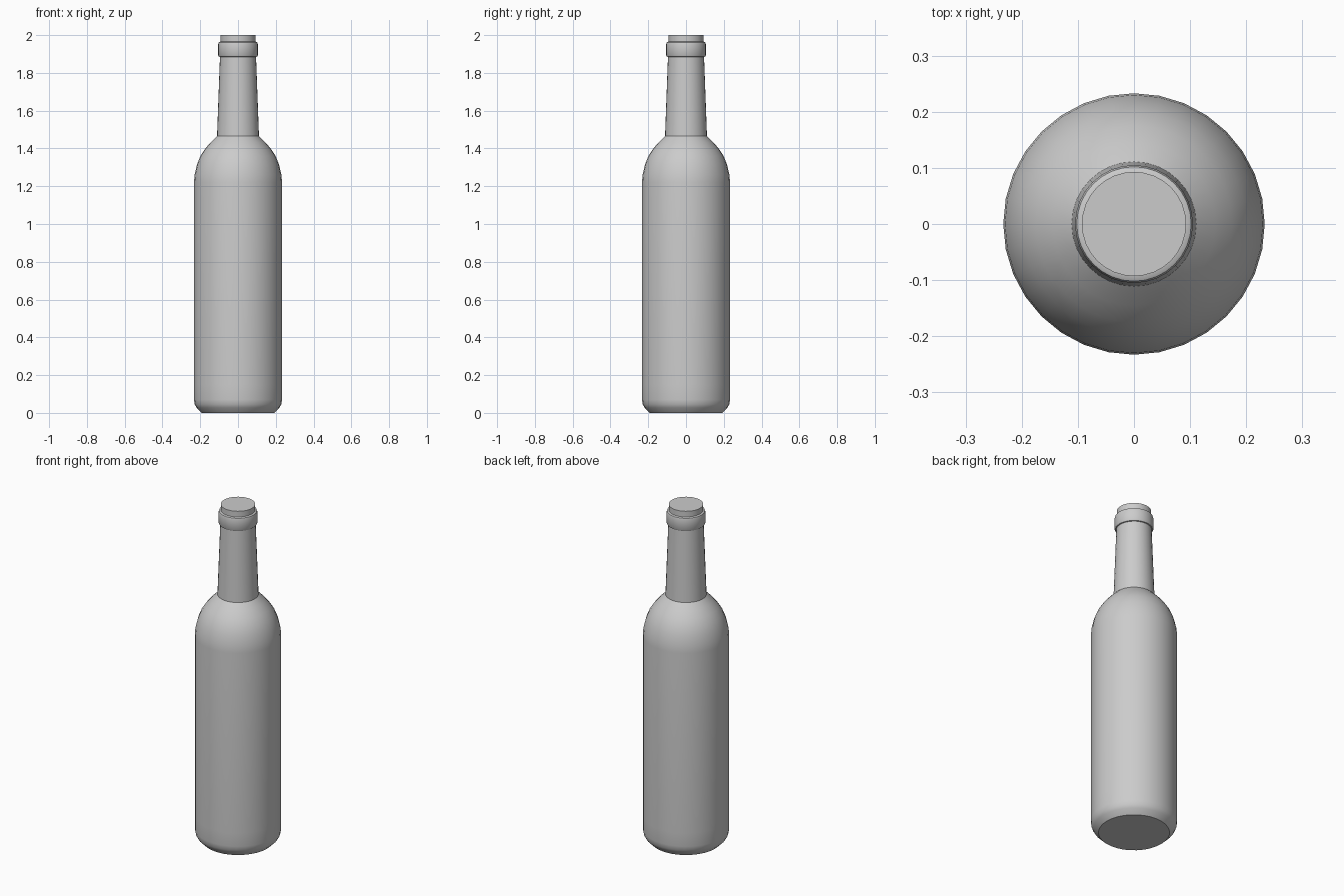
import bpy, bmesh, math

cube = bpy.data.objects.get("Cube")
if cube:
    bpy.data.objects.remove(cube, do_unlink=True)

SIDES = 32

grey = bpy.data.materials.new("plain grey")
grey.use_nodes = True
colour = (0.6, 0.6, 0.6, 1)
grey.diffuse_color = colour
grey.node_tree.nodes["Principled BSDF"].inputs["Base Color"].default_value = colour


def lathe(name, profile):
    """Spin a (radius, height) profile around z and cap both ends."""
    bm = bmesh.new()
    rings = []
    for r, z in profile:
        rings.append([bm.verts.new((r * math.cos(a), r * math.sin(a), z))
                      for a in (2 * math.pi * i / SIDES for i in range(SIDES))])
    for low, high in zip(rings, rings[1:]):
        for i in range(SIDES):
            j = (i + 1) % SIDES
            bm.faces.new((low[i], low[j], high[j], high[i]))
    bm.faces.new(rings[0][::-1])
    bm.faces.new(rings[-1])
    mesh = bpy.data.meshes.new(name)
    bm.to_mesh(mesh)
    bm.free()
    mesh.materials.append(grey)
    obj = bpy.data.objects.new(name, mesh)
    bpy.context.collection.objects.link(obj)
    bpy.ops.object.select_all(action='DESELECT')
    obj.select_set(True)
    bpy.context.view_layer.objects.active = obj
    bpy.ops.object.shade_smooth_by_angle(angle=math.radians(30))
    return obj


# Body with rounded foot and shoulder, then the tapering neck
lathe("bottle", [
    (0.192, 0), (0.219, 0.027), (0.229, 0.045), (0.233, 0.07), (0.233, 0.15),
    (0.233, 1.22), (0.230, 1.26), (0.217, 1.315), (0.199, 1.36),
    (0.175, 1.397), (0.145, 1.432), (0.111, 1.465), (0.095, 1.9)])

# Raised ring around the mouth
lathe("lip_ring", [
    (0.094, 1.884), (0.101, 1.886), (0.105, 1.893),
    (0.105, 1.952), (0.102, 1.962), (0.094, 1.966)])

# Stopper rising out of the mouth
lathe("stopper", [(0.093, 1.95), (0.093, 2.0)])
